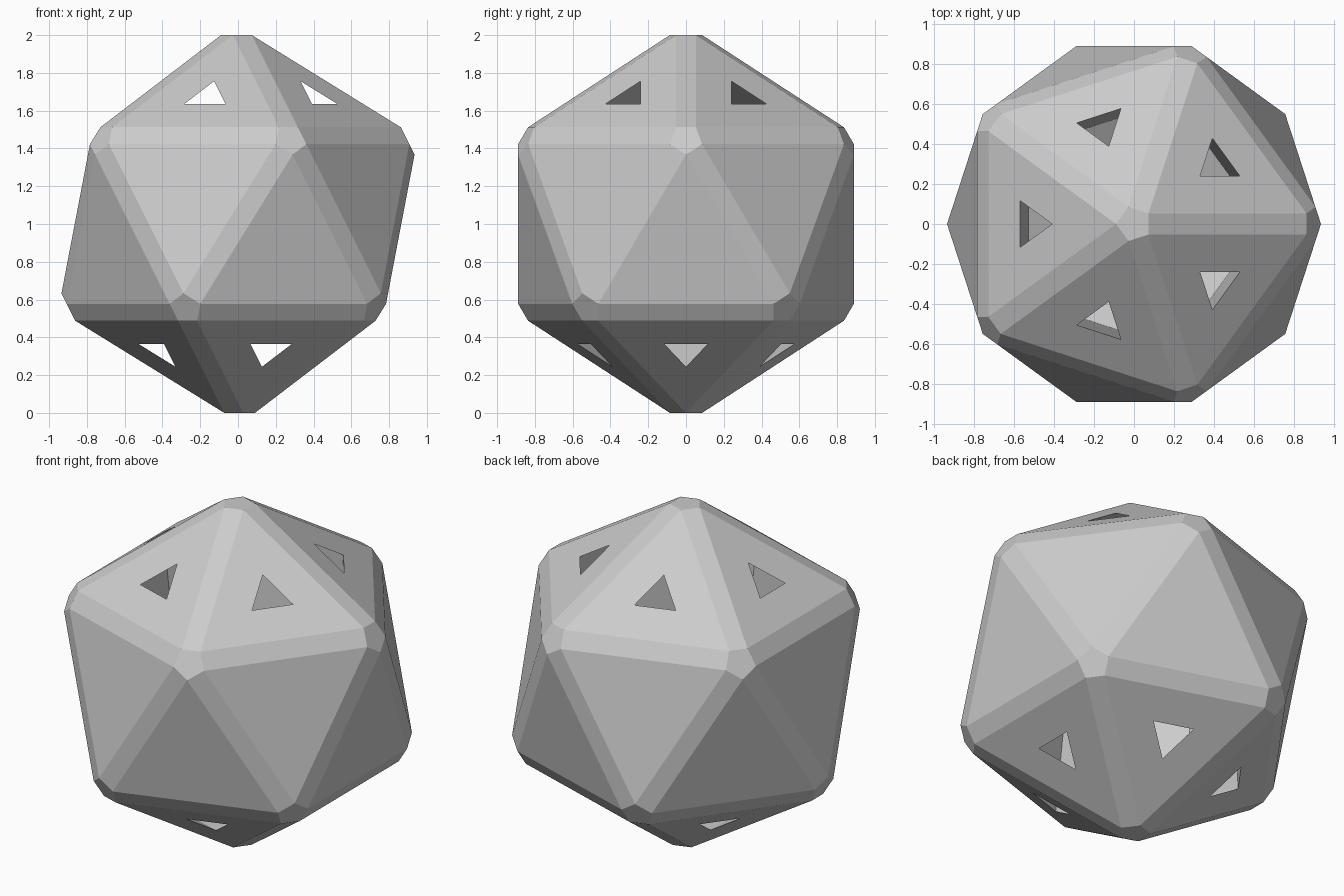
import bpy, bmesh
from mathutils import Vector

if "Cube" in bpy.data.objects:
    bpy.data.objects.remove(bpy.data.objects["Cube"])

R = 1.0686       # radius of the sharp icosahedron
KEEP = 0.826     # face size left after the edge chamfer
HOLE = 0.25      # hole size relative to the chamfered face


def shrink(points, k):
    c = sum(points, Vector()) / len(points)
    return [c + (p - c) * k for p in points]


def hull(points):
    bm = bmesh.new()
    for p in points:
        bm.verts.new(p)
    bmesh.ops.convex_hull(bm, input=bm.verts[:])
    bm.normal_update()
    return bm


# Base icosahedron faces, each shrunk to make room for the chamfers
ico = bmesh.new()
bmesh.ops.create_icosphere(ico, subdivisions=1, radius=R)
tris = [shrink([v.co.copy() for v in f.verts], KEEP) for f in ico.faces]
ico.free()

# Chamfered outer body
body = hull([p for t in tris for p in t])

# Triangular openings in the five top and five bottom faces
holes = []
for f in [f for f in body.faces if f.calc_area() > 0.2]:
    if abs(f.calc_center_median().z) < 0.5 * R:
        continue
    outer = list(f.verts)
    pts = shrink([v.co.copy() for v in outer], HOLE)
    inner = [body.verts.new(p) for p in pts]
    holes.append(pts)
    body.faces.remove(f)
    for i in range(3):
        j = (i + 1) % 3
        body.faces.new((outer[i], outer[j], inner[j], inner[i]))

# Inner cavity spanning all the openings, facing inward
centres = [sum(h, Vector()) / 3 for h in holes]
cavity = hull([p for h in holes for p in h])
for f in cavity.faces:
    c = f.calc_center_median()
    if min((c - h).length for h in centres) < 0.005:
        continue
    body.faces.new([body.verts.new(v.co) for v in reversed(f.verts)])
cavity.free()

# Weld, merge coplanar facets, stand on the ground
bmesh.ops.remove_doubles(body, verts=body.verts[:], dist=0.0005)
bmesh.ops.dissolve_limit(body, angle_limit=0.005, verts=body.verts[:], edges=body.edges[:])
bmesh.ops.translate(body, verts=body.verts[:], vec=(0, 0, -min(v.co.z for v in body.verts)))

mesh = bpy.data.meshes.new("hollow_polyhedron")
body.to_mesh(mesh)
body.free()
obj = bpy.data.objects.new("hollow_polyhedron", mesh)
bpy.context.collection.objects.link(obj)
